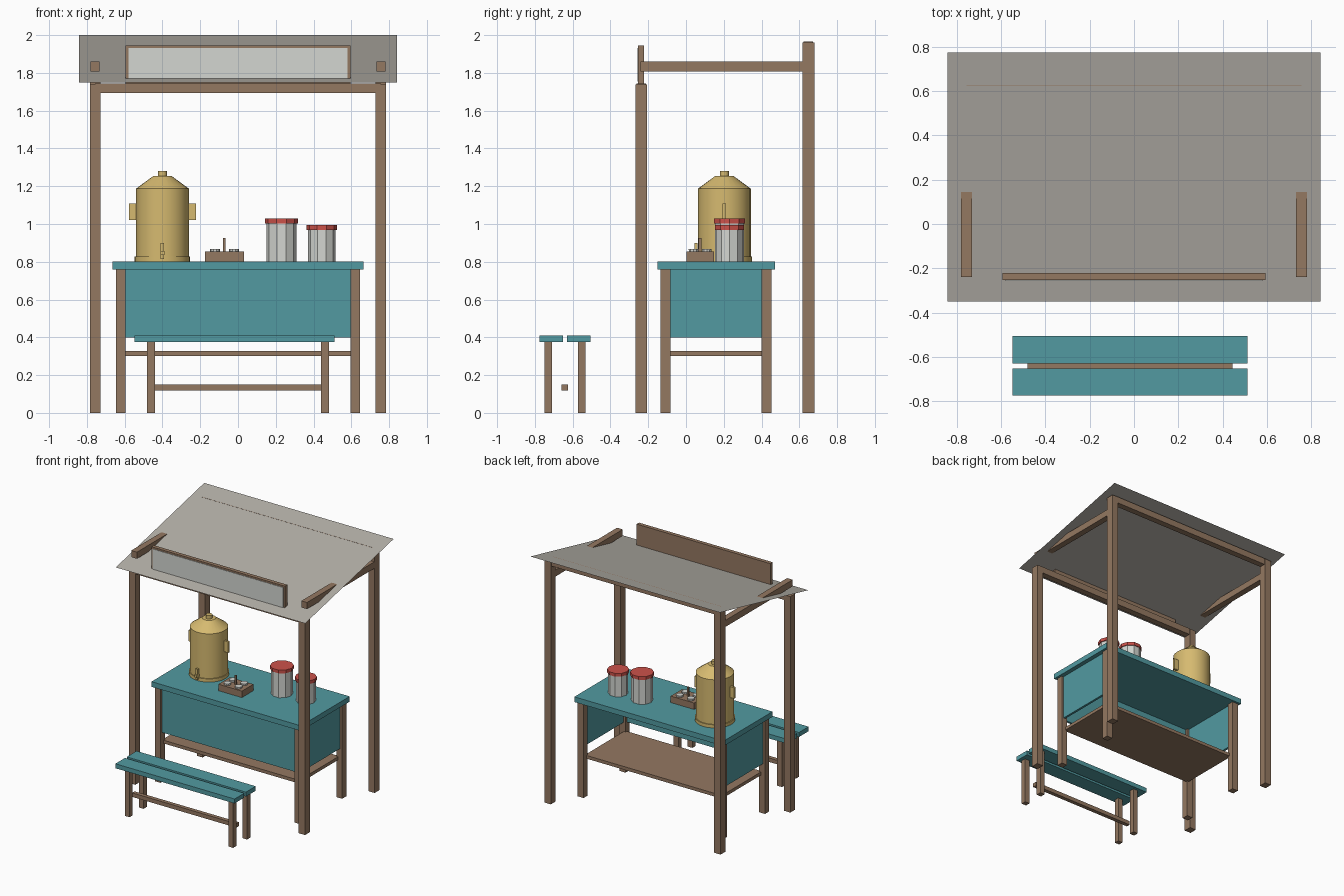
import bpy, bmesh, math
from mathutils import Matrix, Vector

if "Cube" in bpy.data.objects:
    bpy.data.objects.remove(bpy.data.objects["Cube"])


def mat(name, r, g, b):
    lin = lambda c: (c / 255 / 12.92) if c < 10 else ((c / 255 + 0.055) / 1.055) ** 2.4
    m = bpy.data.materials.new(name)
    m.diffuse_color = (lin(r), lin(g), lin(b), 1)
    m.use_nodes = True
    m.node_tree.nodes["Principled BSDF"].inputs["Base Color"].default_value = m.diffuse_color
    return m


WOOD = mat("brown wood", 148, 120, 97)
TEAL = mat("teal paint", 82, 154, 161)
ROOF = mat("grey sheet", 180, 176, 168)
BRASS = mat("brass", 214, 186, 112)
RED = mat("red lid", 204, 82, 74)
PALE = mat("pale glass", 212, 214, 209)


def finish(name, bm, material, smooth=False):
    bmesh.ops.recalc_face_normals(bm, faces=bm.faces)
    me = bpy.data.meshes.new(name)
    bm.to_mesh(me)
    bm.free()
    me.materials.append(material)
    ob = bpy.data.objects.new(name, me)
    bpy.context.collection.objects.link(ob)
    if smooth:
        bpy.ops.object.select_all(action='DESELECT')
        ob.select_set(True)
        bpy.context.view_layer.objects.active = ob
        bpy.ops.object.shade_smooth_by_angle(angle=math.radians(30))
    return ob


def box(name, material, x, y, z):
    """Box from (min, max) pairs on each axis."""
    bm = bmesh.new()
    size = (x[1] - x[0], y[1] - y[0], z[1] - z[0])
    mid = (sum(x) / 2, sum(y) / 2, sum(z) / 2)
    bmesh.ops.create_cube(bm, size=1, matrix=Matrix.Translation(mid) @ Matrix.Diagonal((*size, 1)))
    return finish(name, bm, material)


def lathe(name, material, cx, cy, profile, sides, smooth=False):
    """Closed turned shape from (radius, z) rings."""
    bm = bmesh.new()
    rings = []
    for r, z in profile:
        rings.append([bm.verts.new((cx + r * math.cos(2 * math.pi * i / sides),
                                    cy + r * math.sin(2 * math.pi * i / sides), z))
                      for i in range(sides)])
    for a, b in zip(rings, rings[1:]):
        for i in range(sides):
            j = (i + 1) % sides
            bm.faces.new((a[i], a[j], b[j], b[i]))
    bm.faces.new(rings[0])
    bm.faces.new(rings[-1])
    return finish(name, bm, material, smooth)


def sides_of(a, b):
    """The span a..b and its mirror image."""
    return (("left", (-b, -a)), ("right", (a, b)))


# Canopy posts and side rails
for side, x in sides_of(0.727, 0.784):
    box(f"front_post_{side}", WOOD, x, (-0.268, -0.206), (0, 1.738))
    box(f"back_post_{side}", WOOD, x, (0.618, 0.68), (0, 1.96))
for side, x in sides_of(0.732, 0.782):
    box(f"side_rail_{side}", WOOD, x, (-0.24, 0.65), (1.807, 1.86))

# Canopy cross beams
box("front_beam", WOOD, (-0.757, 0.757), (-0.262, -0.212), (1.693, 1.745))
box("back_beam", WOOD, (-0.757, 0.757), (0.623, 0.673), (1.915, 1.967))

# Sloping roof sheet
bm = bmesh.new()
bm.faces.new([bm.verts.new(p) for p in ((-0.843, -0.35, 1.75), (0.843, -0.35, 1.75),
                                        (0.843, 0.775, 2.0), (-0.843, 0.775, 2.0))])
finish("roof_sheet", bm, ROOF)

# Blank sign board with pale panel
box("sign_board", WOOD, (-0.595, 0.595), (-0.253, -0.222), (1.745, 1.946))
box("sign_panel", PALE, (-0.581, 0.581), (-0.257, -0.25), (1.755, 1.933))

# Table
box("table_top", TEAL, (-0.665, 0.665), (-0.15, 0.47), (0.76, 0.802))
for side, x in sides_of(0.595, 0.647):
    box(f"table_front_leg_{side}", WOOD, x, (-0.134, -0.081), (0, 0.76))
    box(f"table_back_leg_{side}", WOOD, x, (0.4, 0.453), (0, 0.76))
for side, x in sides_of(0.612, 0.63):
    box(f"table_side_panel_{side}", TEAL, x, (-0.085, 0.405), (0.4, 0.76))
box("table_front_panel", TEAL, (-0.6, 0.6), (-0.118, -0.1), (0.4, 0.76))
box("table_shelf", WOOD, (-0.61, 0.61), (-0.095, 0.415), (0.302, 0.328))

# Bench
for name, y in (("front", (-0.775, -0.652)), ("back", (-0.63, -0.506))):
    box(f"bench_plank_{name}", TEAL, (-0.549, 0.512), y, (0.375, 0.411))
for side, x in sides_of(0.44, 0.482):
    box(f"bench_front_leg_{side}", WOOD, x, (-0.75, -0.71), (0, 0.376))
    box(f"bench_back_leg_{side}", WOOD, x, (-0.573, -0.531), (0, 0.376))
box("bench_stretcher", WOOD, (-0.482, 0.446), (-0.658, -0.626), (0.118, 0.15))

# Brass urn with handles and tap
UX, UY = -0.4, 0.203
lathe("urn_body", BRASS, UX, UY, ((0.147, 0.802), (0.147, 0.828), (0.14, 0.828), (0.14, 1.187),
                                  (0.05, 1.253), (0.024, 1.253), (0.024, 1.28)), 24, True)
for side, s in (("left", -1), ("right", 1)):
    xs = sorted((UX + s * 0.135, UX + s * 0.177))
    box(f"urn_handle_{side}", BRASS, xs, (UY - 0.009, UY + 0.009), (1.02, 1.108))
box("urn_spout", BRASS, (UX - 0.01, UX + 0.01), (0.03, 0.075), (0.835, 0.857))
box("urn_tap", BRASS, (UX - 0.009, UX + 0.009), (0.044, 0.062), (0.815, 0.9))

# Glass carrier
box("carrier_tray", WOOD, (-0.176, 0.033), (0.002, 0.148), (0.802, 0.854))
box("carrier_handle", WOOD, (-0.079, -0.065), (0.067, 0.081), (0.85, 0.926))
for i, x in enumerate((-0.122, -0.022)):
    for j, y in enumerate((0.04, 0.11)):
        lathe(f"glass_{i}_{j}", PALE, x, y, ((0.024, 0.81), (0.027, 0.868)), 10)

# Lidded jars
for n, (x, r, top) in enumerate(((0.23, 0.08, 1.028), (0.443, 0.073, 0.994))):
    lathe(f"jar_{n}", PALE, x, 0.23, ((r, 0.802), (r, top - 0.024)), 10)
    lathe(f"jar_lid_{n}", RED, x, 0.23, ((r + 0.007, top - 0.026), (r + 0.007, top)), 10)
